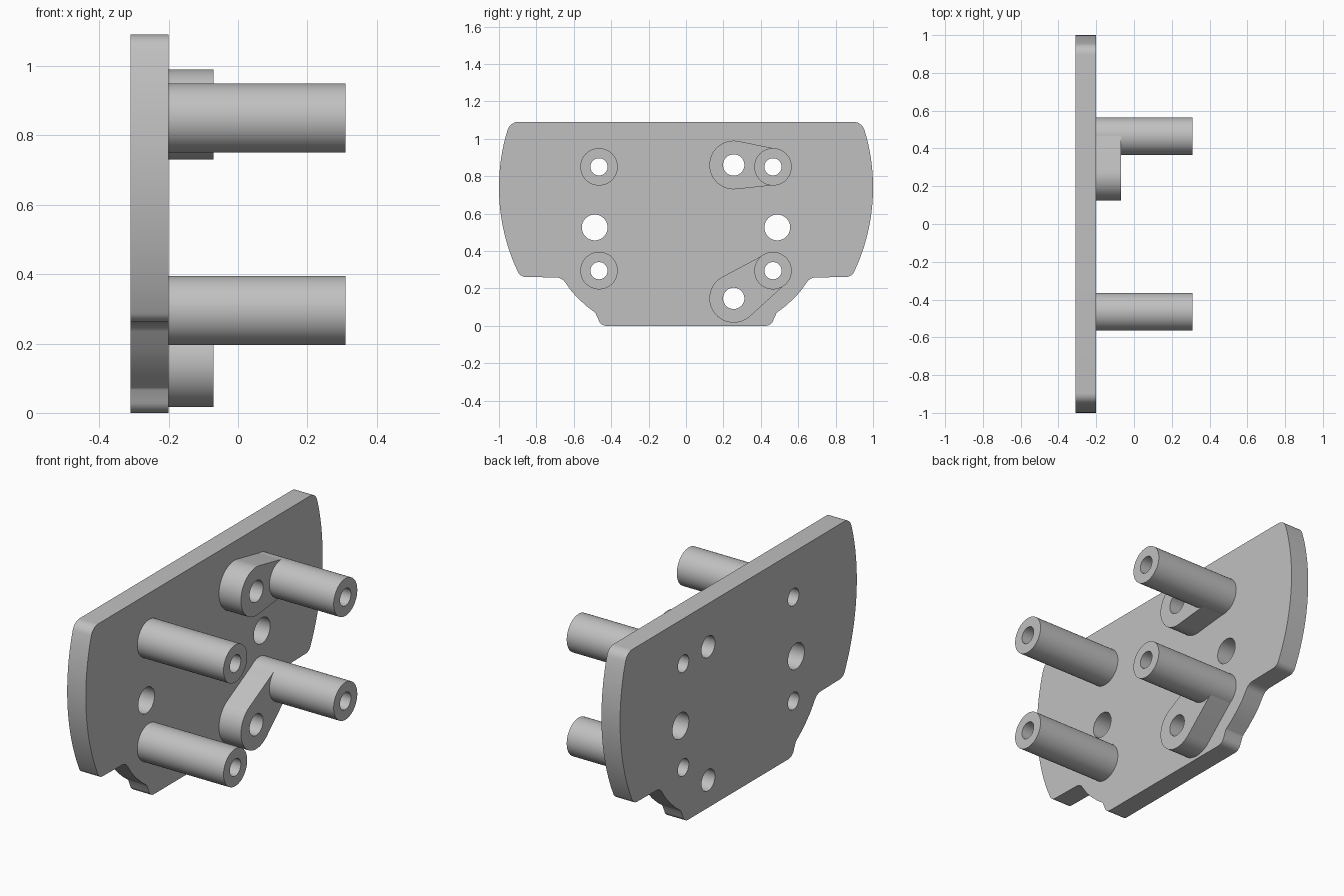
import bpy, bmesh
from math import cos, sin, pi, acos, atan2, hypot, tan
from mathutils import Matrix, Vector

cube = bpy.data.objects.get("Cube")
if cube:
    bpy.data.objects.remove(cube, do_unlink=True)

grey = bpy.data.materials.new("plain grey")
grey.use_nodes = True
colour = (0.53, 0.53, 0.53, 1)
grey.diffuse_color = colour
grey.node_tree.nodes["Principled BSDF"].inputs["Base Color"].default_value = colour

# Local x, y, z of a profile become world y, z, x
TURN = Matrix(((0, 0, 1), (1, 0, 0), (0, 1, 0))).to_4x4()


def arc(c, r, a0, a1, n):
    return [(c[0] + r * cos(a0 + (a1 - a0) * i / n),
             c[1] + r * sin(a0 + (a1 - a0) * i / n)) for i in range(n + 1)]


def circle(c, r, n=48):
    return arc(c, r, 0, 2 * pi, n)[:-1]


def hull(c1, r1, c2, r2):
    """Outline wrapped around two circles."""
    dx, dy = c2[0] - c1[0], c2[1] - c1[1]
    a, phi = atan2(dy, dx), acos((r1 - r2) / hypot(dx, dy))
    return arc(c1, r1, a + phi, a + 2 * pi - phi, 32) + arc(c2, r2, a - phi, a + phi, 24)


def fillet(prev, p, nxt, r, n=8):
    """Round the corner p with radius r."""
    p = Vector(p)
    u, v = (Vector(prev) - p).normalized(), (Vector(nxt) - p).normalized()
    half = u.angle(v) / 2
    c = p + (u + v).normalized() * (r / sin(half))
    t0, t1 = p + u * (r / tan(half)) - c, p + v * (r / tan(half)) - c
    a0 = atan2(t0.y, t0.x)
    da = (atan2(t1.y, t1.x) - a0 + pi) % (2 * pi) - pi
    return arc(c, r, a0, a0 + da, n)


def extrude_profile(name, loops, x0, x1):
    """Solid from an outline and its holes, running from x0 to x1."""
    curve = bpy.data.curves.new(name, 'CURVE')
    curve.dimensions, curve.fill_mode = '2D', 'BOTH'
    curve.extrude = (x1 - x0) / 2
    for loop in loops:
        s = curve.splines.new('POLY')
        s.points.add(len(loop) - 1)
        for pt, (u, v) in zip(s.points, loop):
            pt.co = (u, v, 0, 1)
        s.use_cyclic_u = True
    tmp = bpy.data.objects.new(name + " profile", curve)
    bpy.context.collection.objects.link(tmp)
    graph = bpy.context.evaluated_depsgraph_get()
    mesh = bpy.data.meshes.new_from_object(tmp.evaluated_get(graph))
    bpy.data.objects.remove(tmp, do_unlink=True)
    bpy.data.curves.remove(curve)
    bm = bmesh.new()
    bm.from_mesh(mesh)
    bmesh.ops.remove_doubles(bm, verts=bm.verts, dist=0.0001)
    bmesh.ops.recalc_face_normals(bm, faces=bm.faces)
    bm.transform(Matrix.Translation(((x0 + x1) / 2, 0, 0)) @ TURN)
    bm.to_mesh(mesh)
    bm.free()
    mesh.name = name
    mesh.materials.clear()
    mesh.materials.append(grey)
    ob = bpy.data.objects.new(name, mesh)
    bpy.context.collection.objects.link(ob)
    bpy.ops.object.select_all(action='DESELECT')
    ob.select_set(True)
    bpy.context.view_layer.objects.active = ob
    bpy.ops.object.shade_smooth_by_angle(angle=pi / 6)
    return ob


BACK, FACE, BOSS_END, POST_END = -0.31, -0.2, -0.07, 0.31
POST_R, BORE_R, BOSS_R, BOSS_BORE_R = 0.1, 0.046, 0.13, 0.057
posts = {"upper_back": (0.465, 0.85), "lower_back": (0.465, 0.295),
         "upper_front": (-0.465, 0.85), "lower_front": (-0.465, 0.295)}
bosses = {"upper": (0.255, 0.86), "lower": (0.255, 0.147)}

# Plate outline: one half, from the bottom up, then mirrored
side = arc((-0.06, 0.74), 1.06, -0.468, 0.337, 32)
half = fillet((0, 0), (0.46, 0), (0.475, 0.06), 0.045)
half += fillet((0.465, 0.03), (0.485, 0.07), (0.57, 0.142), 0.02, 4)
half += [(0.53, 0.104), (0.57, 0.14), (0.61, 0.182)]
half += fillet((0.61, 0.182), (0.664, 0.258), side[0], 0.06)
half += fillet((0.664, 0.258), side[0], side[2], 0.045)
half += side[3:-3]
half += fillet(side[-4], side[-1], (0, 1.09), 0.06)
outline = half + [(-u, v) for u, v in reversed(half)]

holes = [circle(c, BORE_R) for c in posts.values()]
holes += [circle(c, BOSS_BORE_R) for c in bosses.values()]
holes += [circle((s * 0.488, 0.526), 0.069) for s in (-1, 1)]
extrude_profile("plate", [outline] + holes, BACK, FACE)

# Hollow posts
for name, c in posts.items():
    extrude_profile(name + "_post", [circle(c, POST_R), circle(c, BORE_R)], FACE, POST_END)

# Tapered bosses joined to the back posts
for name, c in bosses.items():
    p = posts[name + "_back"]
    extrude_profile(name + "_boss",
                    [hull(c, BOSS_R, p, POST_R - 0.002), circle(c, BOSS_BORE_R), circle(p, 0.07)],
                    FACE, BOSS_END)
